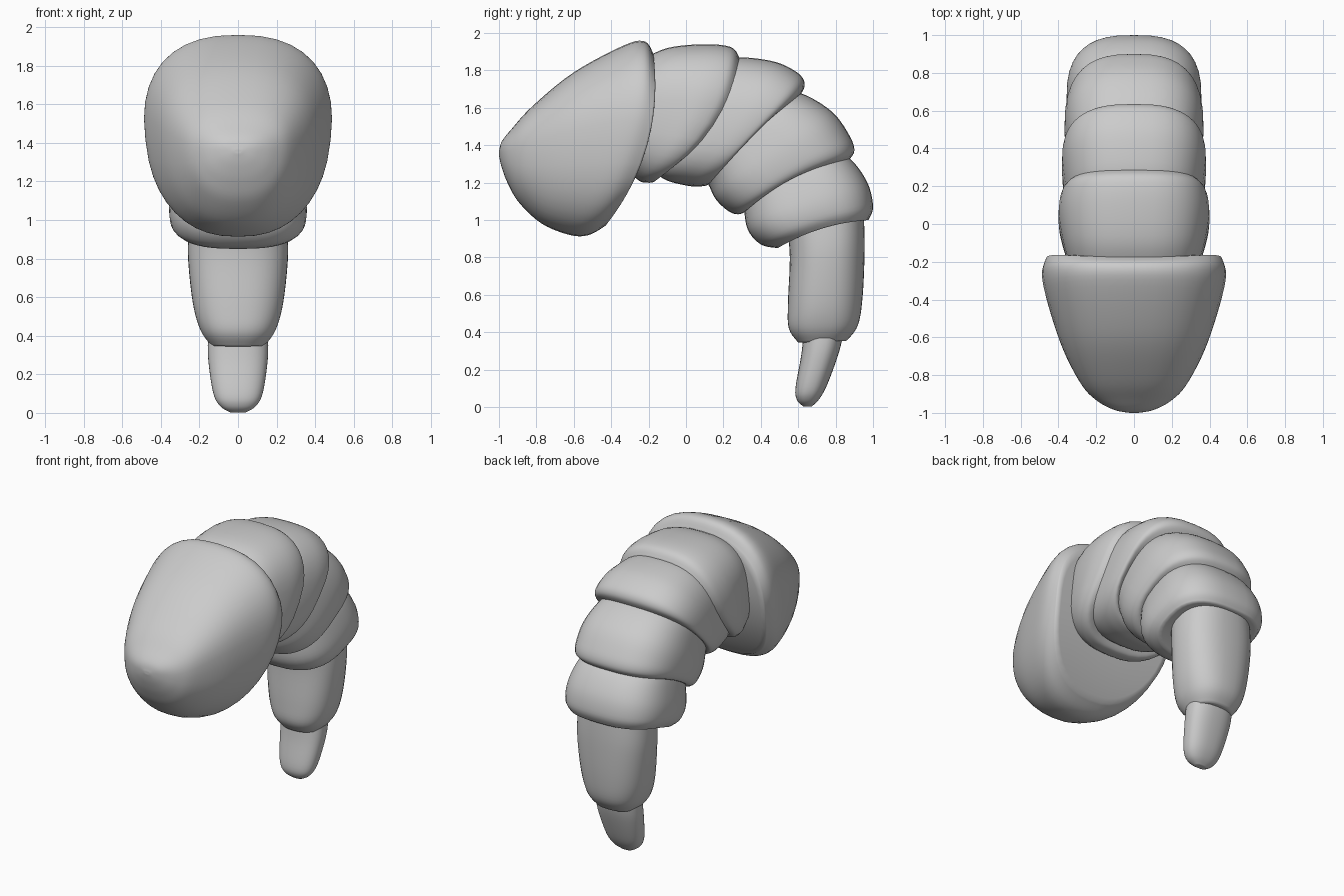
import bpy, bmesh, math

SIDES, STEPS = 40, 5


def catmull(p0, p1, p2, p3, t):
    return [0.5 * (2 * b + (c - a) * t + (2 * a - 5 * b + 4 * c - d) * t * t
                   + (3 * b - a - 3 * c + d) * t ** 3)
            for a, b, c, d in zip(p0, p1, p2, p3)]


def signed_pow(v, e):
    return math.copysign(abs(v) ** e, v)


def ring_points(r, n, egg, scale=1.0):
    # ring: top y, top z, bottom y, bottom z, half width, rearward bulge
    ty, tz, by, bz, w, bulge = r
    my, mz, hy, hz = (ty + by) / 2, (tz + bz) / 2, (ty - by) / 2, (tz - bz) / 2
    length = math.hypot(hy, hz) or 1
    py, pz = hz / length, -hy / length
    pts = []
    for i in range(SIDES):
        a = 2 * math.pi * i / SIDES
        u = signed_pow(math.cos(a), 2 / n) * scale
        x = w * signed_pow(math.sin(a), 2 / n) * (1 + egg * u) * scale
        b = bulge * (1 - u * u)
        pts.append((x, my + hy * u + py * b, mz + hz * u + pz * b))
    return pts


def loft(name, rings, n=2.7, egg=0.0):
    path = []
    for i in range(len(rings) - 1):
        p0, p3 = rings[max(i - 1, 0)], rings[min(i + 2, len(rings) - 1)]
        path += [catmull(p0, rings[i], rings[i + 1], p3, s / STEPS) for s in range(STEPS)]
    path.append(rings[-1])
    loops = [ring_points(r, n, egg) for r in path]
    # turned-in ends close the shell
    loops = ([ring_points(path[0], n, egg, s) for s in (0.4, 0.85)] + loops
             + [ring_points(path[-1], n, egg, s) for s in (0.93, 0.8, 0.4)])
    bm = bmesh.new()
    rows = [[bm.verts.new(p) for p in loop] for loop in loops]
    for a, b in zip(rows, rows[1:]):
        for i in range(SIDES):
            j = (i + 1) % SIDES
            bm.faces.new((a[i], a[j], b[j], b[i]))
    bm.faces.new(rows[0])
    bm.faces.new(rows[-1])
    bmesh.ops.recalc_face_normals(bm, faces=bm.faces)
    for f in bm.faces:
        f.smooth = True
    mesh = bpy.data.meshes.new(name)
    bm.to_mesh(mesh)
    bm.free()
    ob = bpy.data.objects.new(name, mesh)
    bpy.context.collection.objects.link(ob)


# head shield, snout to neck
loft("head_shield", [
    (-1.00, 1.365, -1.00, 1.345, 0.02, 0),
    (-0.985, 1.42, -0.985, 1.28, 0.10, 0),
    (-0.93, 1.49, -0.95, 1.19, 0.19, 0),
    (-0.82, 1.61, -0.89, 1.09, 0.275, 0),
    (-0.60, 1.79, -0.77, 0.98, 0.375, 0.02),
    (-0.33, 1.935, -0.62, 0.92, 0.455, 0.05),
    (-0.22, 1.955, -0.52, 0.92, 0.48, 0.08),
    (-0.175, 1.89, -0.43, 0.97, 0.46, 0.10)], n=2.4, egg=0.12)

# overlapping body segments
loft("body_segment_1", [
    (-0.25, 1.85, -0.32, 1.27, 0.33, 0.03),
    (-0.10, 1.92, -0.25, 1.21, 0.375, 0.06),
    (0.10, 1.94, -0.21, 1.20, 0.40, 0.08),
    (0.24, 1.925, -0.17, 1.205, 0.39, 0.09),
    (0.285, 1.87, -0.14, 1.24, 0.36, 0.09)])
loft("body_segment_2", [
    (0.20, 1.85, -0.20, 1.30, 0.33, 0.05),
    (0.30, 1.87, -0.12, 1.22, 0.36, 0.05),
    (0.48, 1.845, 0.00, 1.185, 0.38, 0.03),
    (0.60, 1.785, 0.07, 1.18, 0.38, 0.01),
    (0.635, 1.725, 0.12, 1.19, 0.365, -0.01),
    (0.61, 1.665, 0.14, 1.23, 0.33, -0.02)])
loft("body_segment_3", [
    (0.44, 1.70, -0.02, 1.32, 0.29, 0.0),
    (0.61, 1.68, 0.10, 1.22, 0.335, 0.0),
    (0.78, 1.58, 0.16, 1.11, 0.365, -0.01),
    (0.875, 1.45, 0.24, 1.04, 0.365, -0.03),
    (0.90, 1.37, 0.30, 1.035, 0.345, -0.04),
    (0.87, 1.32, 0.34, 1.07, 0.31, -0.04)])
loft("body_segment_4", [
    (0.74, 1.40, 0.31, 1.22, 0.28, 0.0),
    (0.875, 1.33, 0.31, 1.08, 0.325, 0.0),
    (0.97, 1.20, 0.33, 0.95, 0.355, -0.01),
    (1.00, 1.07, 0.40, 0.87, 0.35, -0.03),
    (0.975, 1.00, 0.49, 0.85, 0.315, -0.03)])

# long tail segment and tail tip
loft("tail_segment", [
    (0.95, 1.05, 0.54, 0.97, 0.25, 0),
    (0.955, 0.85, 0.555, 0.80, 0.26, 0),
    (0.945, 0.60, 0.545, 0.55, 0.235, 0),
    (0.92, 0.44, 0.55, 0.42, 0.195, 0),
    (0.86, 0.355, 0.60, 0.345, 0.14, 0)], n=2.4)
loft("tail_tip", [
    (0.85, 0.44, 0.63, 0.40, 0.155, 0),
    (0.82, 0.30, 0.615, 0.27, 0.155, 0),
    (0.755, 0.12, 0.585, 0.10, 0.13, 0),
    (0.71, 0.04, 0.595, 0.035, 0.095, 0),
    (0.67, 0.002, 0.63, 0.002, 0.04, 0)], n=2.4)
